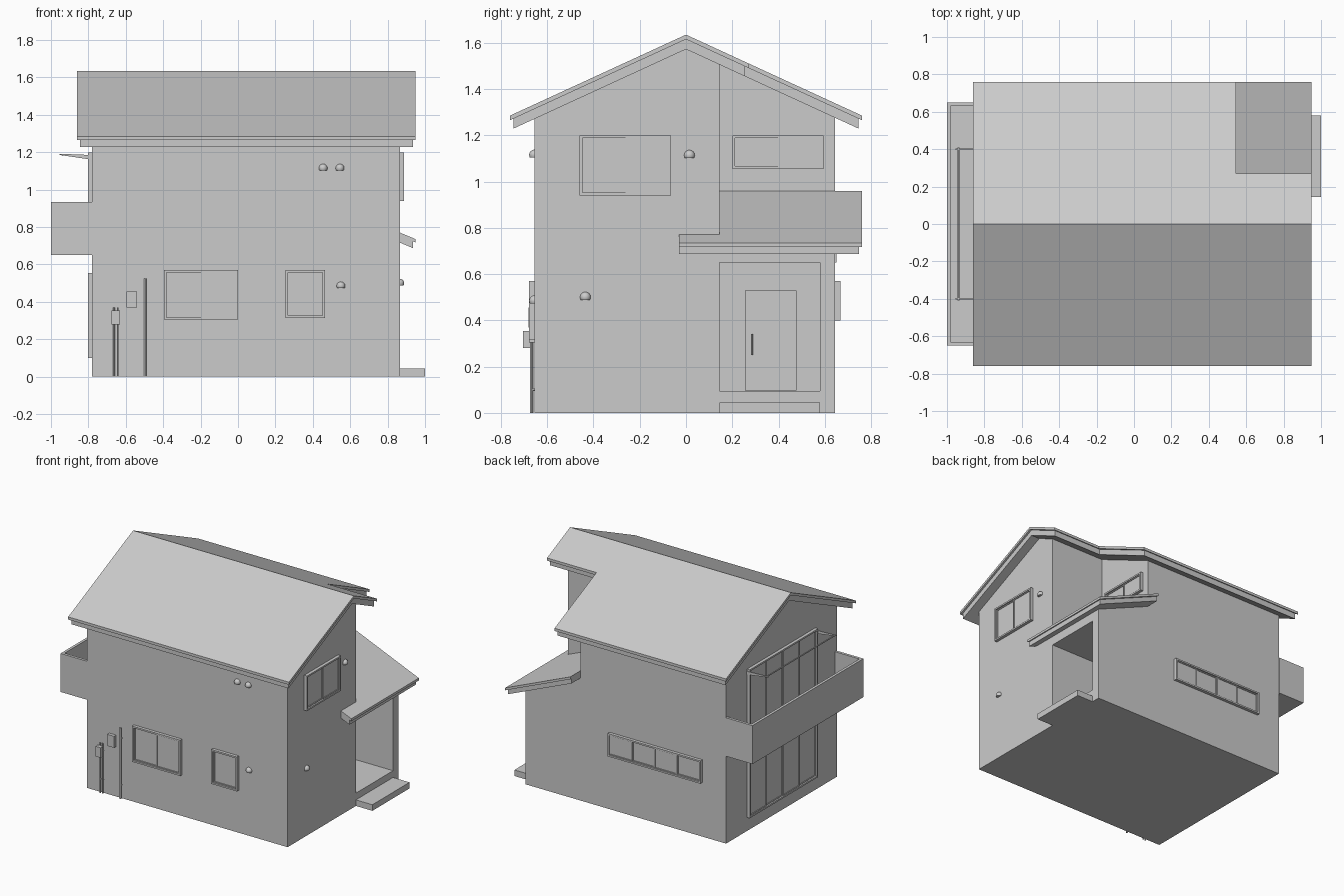
import bpy, bmesh
from mathutils import Vector, Matrix

if "Cube" in bpy.data.objects:
    bpy.data.objects.remove(bpy.data.objects["Cube"])

FRONT, BACK = ("y", -1, -0.655), ("y", 1, 0.645)
LEFT, RIGHT = ("x", 1, 0.865), ("x", -1, -0.78)
RECESS = ("x", 1, 0.415)


def finish(name, bm, smooth=False):
    bmesh.ops.recalc_face_normals(bm, faces=bm.faces)
    mesh = bpy.data.meshes.new(name)
    bm.to_mesh(mesh)
    bm.free()
    obj = bpy.data.objects.new(name, mesh)
    bpy.context.collection.objects.link(obj)
    bpy.ops.object.select_all(action="DESELECT")
    obj.select_set(True)
    bpy.context.view_layer.objects.active = obj
    if smooth:
        bpy.ops.object.shade_smooth_by_angle()
    return obj


def boxes(name, parts):
    """One object from (low corner, high corner) pairs."""
    bm = bmesh.new()
    for a, b in parts:
        a, b = Vector(a), Vector(b)
        size = Vector(abs(v) for v in b - a)
        bmesh.ops.create_cube(bm, size=1, matrix=Matrix.LocRotScale((a + b) / 2, None, size))
    return finish(name, bm)


def prism(name, profile, axis, lo, hi):
    """Extrude a profile of (other axis, z) points along x or y."""
    bm = bmesh.new()
    point = (lambda u, z: (lo, u, z)) if axis == "x" else (lambda u, z: (u, lo, z))
    face = bm.faces.new([bm.verts.new(point(u, z)) for u, z in profile])
    out = bmesh.ops.extrude_face_region(bm, geom=[face])
    step = Vector((hi - lo, 0, 0) if axis == "x" else (0, hi - lo, 0))
    bmesh.ops.translate(bm, vec=step, verts=[g for g in out["geom"] if isinstance(g, bmesh.types.BMVert)])
    return finish(name, bm)


def cut(obj, cutter):
    cutter.hide_render = True
    mod = obj.modifiers.new("cut", "BOOLEAN")
    mod.operation, mod.solver, mod.object = "DIFFERENCE", "EXACT", cutter
    bpy.context.view_layer.objects.active = obj
    bpy.ops.object.modifier_apply(modifier=mod.name)
    bpy.data.objects.remove(cutter)


def on_wall(wall, u, d, z):
    """Point on a wall: u along it, d outward from it."""
    axis, sign, pos = wall
    return (pos + sign * d, u, z) if axis == "x" else (u, pos + sign * d, z)


def window(name, wall, u0, u1, z0, z1, panes, depth=0.023):
    t, s = 0.012, 0.006
    parts = []

    def add(a, b, c, e, d0, d1):
        parts.append((on_wall(wall, a, d0, c), on_wall(wall, b, d1, e)))

    def ring(a, b, c, e, w, d0, d1):
        add(a, b, c, c + w, d0, d1)
        add(a, b, e - w, e, d0, d1)
        add(a, a + w, c + w, e - w, d0, d1)
        add(b - w, b, c + w, e - w, d0, d1)

    ring(u0, u1, z0, z1, t, -0.005, depth)
    width = (u1 - u0 - 2 * t) / panes
    for i in range(panes):
        a = u0 + t + i * width
        out = depth * (0.5 if i % 2 == 0 else 0.75)
        ring(a, a + width, z0 + t, z1 - t, s, -0.004, out)
        add(a + s, a + width - s, z0 + t + s, z1 - t - s, -0.004, out - 0.005)
    boxes(name, parts)


def tube(bm, start, end, radius):
    a, b = Vector(start), Vector(end)
    turn = (b - a).to_track_quat("Z", "Y")
    bmesh.ops.create_cone(bm, cap_ends=True, segments=12, radius1=radius, radius2=radius,
                          depth=(b - a).length, matrix=Matrix.LocRotScale((a + b) / 2, turn, None))


def vent(name, wall, u, z):
    """Domed hood with a flat open-side bottom."""
    r = 0.023
    bm = bmesh.new()
    centre = Vector(on_wall(wall, u, 0, z))
    bmesh.ops.create_uvsphere(bm, u_segments=20, v_segments=12, radius=r, matrix=Matrix.Translation(centre))
    outward = Vector(on_wall(wall, u, 1, z)) - centre
    for co, no in ((centre - Vector((0, 0, 0.5 * r)), Vector((0, 0, -1))), (centre, -outward)):
        cutres = bmesh.ops.bisect_plane(bm, geom=bm.verts[:] + bm.edges[:] + bm.faces[:],
                                        plane_co=co, plane_no=no, clear_outer=True)
        edges = [g for g in cutres["geom_cut"] if isinstance(g, bmesh.types.BMEdge)]
        bmesh.ops.holes_fill(bm, edges=edges)
    finish(name, bm, smooth=True)


# Foundation, step and walls
boxes("foundation", [((-0.78, -0.655, 0), (0.865, 0.645, 0.095))])
boxes("porch_step", [((0.865, 0.145, 0), (1.0, 0.58, 0.045))])
gable = [(-0.655, 0.095), (0.645, 0.095), (0.645, 1.28), (0, 1.575), (-0.655, 1.28)]
walls = prism("walls", gable, "x", -0.78, 0.865)
cut(walls, prism("upper_notch", [(0.415, 0.93), (0.9, 0.726), (0.9, 2), (0.415, 2)], "y", 0.145, 0.8))
cut(walls, boxes("porch_opening", [((0.415, 0.145, 0.095), (1.1, 0.58, 0.65))]))


# Main roof: tiled layer over a thicker, slightly smaller board layer
def roof_layer(name, ridge, thick, half, x0, x1, notch_x, notch_y):
    eave = ridge - 0.46 * half
    chevron = [(-half, eave), (0, ridge), (half, eave),
               (half, eave - thick), (0, ridge - thick), (-half, eave - thick)]
    layer = prism(name, chevron, "x", x0, x1)
    cut(layer, boxes("roof_notch", [((notch_x, notch_y, 1), (1.2, 1, 2))]))


roof_layer("roof_top", 1.635, 0.02, 0.76, -0.86, 0.95, 0.545, 0.27)
roof_layer("roof_boards", 1.615, 0.043, 0.745, -0.845, 0.935, 0.53, 0.255)


# Lean-to porch roof
def porch_layer(name, top, thick, x1, y1):
    low = top - 0.42 * (x1 - 0.415)
    prism(name, [(0.415, top), (x1, low), (x1, low - thick), (0.415, top - thick)], "y", -0.03, y1)


porch_layer("porch_roof_top", 0.96, 0.018, 0.95, 0.76)
porch_layer("porch_roof_boards", 0.942, 0.036, 0.935, 0.747)

# Balcony
boxes("balcony", [
    ((-1.0, -0.65, 0.65), (-0.78, 0.65, 0.69)),
    ((-1.0, -0.65, 0.69), (-0.98, 0.65, 0.935)),
    ((-0.98, -0.65, 0.69), (-0.78, -0.63, 0.935)),
    ((-0.98, 0.63, 0.69), (-0.78, 0.65, 0.935)),
])
for side, y in (("front", -0.4), ("back", 0.4)):
    prism("laundry_arm_" + side, [(-0.78, 1.16), (-0.78, 1.185), (-0.955, 1.192), (-0.955, 1.186)],
          "y", y - 0.004, y + 0.004)
bm = bmesh.new()
tube(bm, (-0.938, -0.41, 1.185), (-0.938, 0.41, 1.185), 0.005)
finish("laundry_pole", bm, smooth=True)

# Windows
window("front_wide_window", FRONT, -0.395, 0.0, 0.305, 0.57, 2)
window("front_small_window", FRONT, 0.255, 0.465, 0.315, 0.57, 1)
window("gable_window", LEFT, -0.46, -0.065, 0.94, 1.2, 2)
window("recess_window", RECESS, 0.2, 0.595, 1.055, 1.2, 2)
window("back_strip_window", BACK, -0.585, 0.175, 0.4, 0.57, 4)
window("balcony_doors", RIGHT, -0.4, 0.4, 0.69, 1.2, 4)
window("garden_doors", RIGHT, -0.4, 0.4, 0.1, 0.555, 4)

# Entrance door
boxes("front_door", [
    (on_wall(RECESS, 0.255, -0.01, 0.097), on_wall(RECESS, 0.472, 0.012, 0.53)),
    (on_wall(RECESS, 0.472, -0.01, 0.097), on_wall(RECESS, 0.478, 0.016, 0.53)),
])
bm = bmesh.new()
tube(bm, on_wall(RECESS, 0.285, 0.03, 0.25), on_wall(RECESS, 0.285, 0.03, 0.34), 0.005)
for z in (0.26, 0.33):
    tube(bm, on_wall(RECESS, 0.285, 0.01, z), on_wall(RECESS, 0.285, 0.03, z), 0.004)
finish("door_handle", bm, smooth=True)

# Vent hoods
vent("front_vent_upper_a", FRONT, 0.455, 1.115)
vent("front_vent_upper_b", FRONT, 0.545, 1.115)
vent("front_vent_lower", FRONT, 0.55, 0.485)
vent("gable_vent_upper", LEFT, 0.015, 1.113)
vent("gable_vent_lower", LEFT, -0.435, 0.5)

# Service pipes and meter boxes
bm = bmesh.new()
for x, top, r in ((-0.495, 0.525, 0.007), (-0.662, 0.37, 0.005), (-0.643, 0.37, 0.005)):
    tube(bm, (x, -0.667, 0), (x, -0.667, top), r)
    for z in (0.1, 0.85 * top):
        tube(bm, (x, -0.65, z), (x, -0.667, z), r * 0.8)
finish("service_pipes", bm, smooth=True)
boxes("gas_meter", [((-0.675, -0.705, 0.28), (-0.632, -0.675, 0.355))])
boxes("meter_box", [((-0.595, -0.68, 0.37), (-0.54, -0.65, 0.455))])
